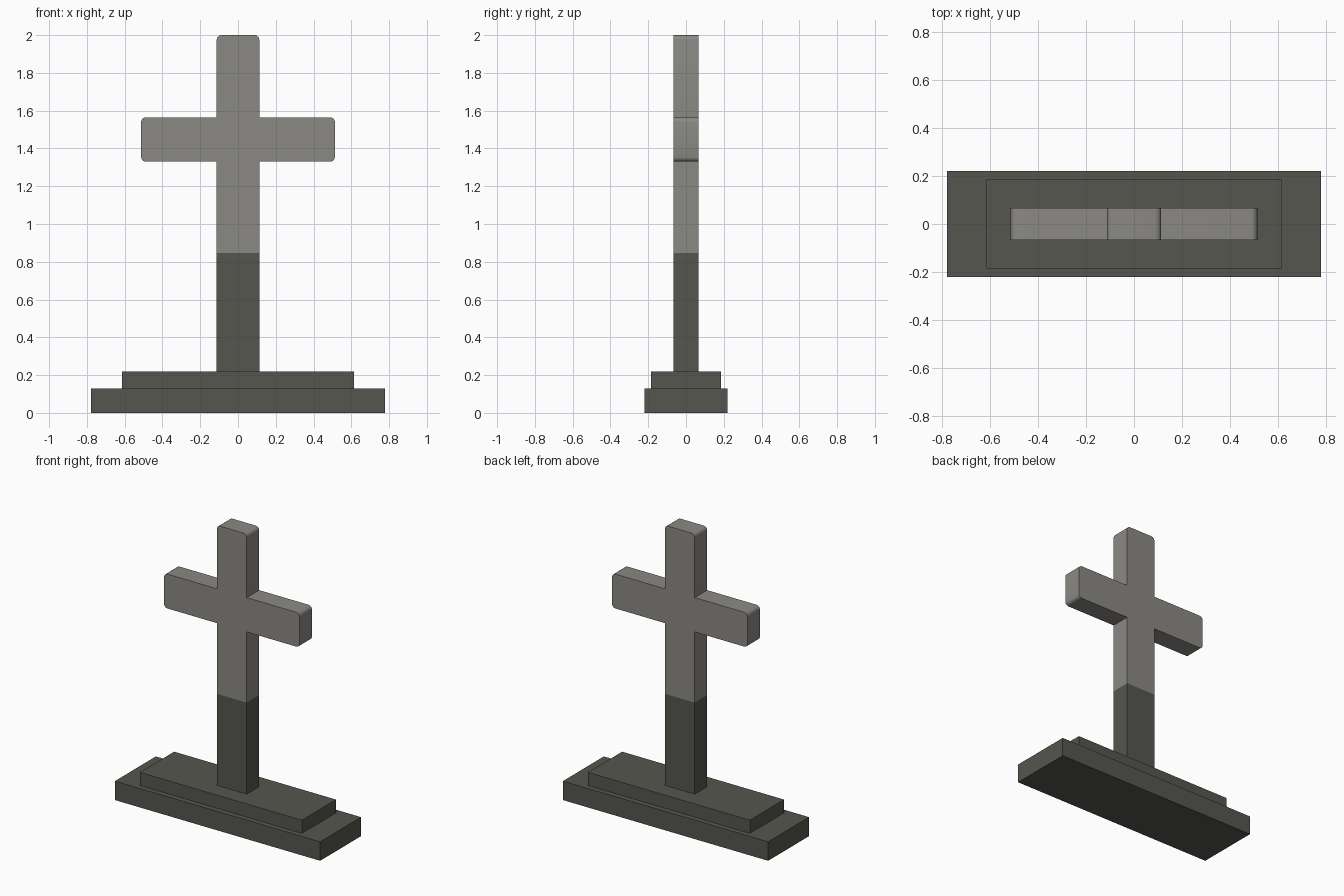
import bpy, bmesh, math

if "Cube" in bpy.data.objects:
    bpy.data.objects.remove(bpy.data.objects["Cube"])


def material(name, rgb):
    m = bpy.data.materials.new(name)
    m.diffuse_color = (*rgb, 1)
    m.use_nodes = True
    m.node_tree.nodes["Principled BSDF"].inputs["Base Color"].default_value = m.diffuse_color
    return m


dark = material("dark stone", (0.092, 0.092, 0.079))
light = material("light stone", (0.258, 0.250, 0.231))


def make_object(name, bm, mats):
    me = bpy.data.meshes.new(name)
    bm.to_mesh(me)
    bm.free()
    ob = bpy.data.objects.new(name, me)
    bpy.context.collection.objects.link(ob)
    for m in mats:
        me.materials.append(m)
    return ob


def slab(name, hx, hy, z0, z1):
    bm = bmesh.new()
    bmesh.ops.create_cube(bm, size=1)
    for v in bm.verts:
        v.co = (v.co.x * 2 * hx, v.co.y * 2 * hy, z0 + (v.co.z + 0.5) * (z1 - z0))
    make_object(name, bm, [dark])


# Stepped base
slab("base_lower_step", 0.777, 0.221, 0.0, 0.13)
slab("base_upper_step", 0.613, 0.185, 0.13, 0.22)

# Cross: half outline (x, z, rounded), mirrored and extruded in depth
POST, ARM, DEPTH, R, SPLIT = 0.113, 0.513, 0.067, 0.025, 0.846
half = [(POST, 0.215, 0), (POST, 1.33, 0), (ARM, 1.33, 1), (ARM, 1.565, 1),
        (POST, 1.565, 0), (POST, 2.0, 1)]
right = []
for x, z, rounded in half:
    if not rounded:
        right.append((x, z))
        continue
    lower = z == 1.33
    cx, cz = x - R, z + (R if lower else -R)
    start = -90 if lower else 0
    for i in range(5):
        a = math.radians(start + 22.5 * i)
        right.append((cx + R * math.cos(a), cz + R * math.sin(a)))
outline = right + [(-x, z) for x, z in reversed(right)]

bm = bmesh.new()
face = bm.faces.new([bm.verts.new((x, -DEPTH, z)) for x, z in outline])
ext = bmesh.ops.extrude_face_region(bm, geom=[face], use_keep_orig=True)
for v in ext["geom"]:
    if isinstance(v, bmesh.types.BMVert):
        v.co.y = DEPTH
bmesh.ops.recalc_face_normals(bm, faces=bm.faces)

# Dark lower part of the post, light cross above
bmesh.ops.bisect_plane(bm, geom=bm.verts[:] + bm.edges[:] + bm.faces[:],
                       plane_co=(0, 0, SPLIT), plane_no=(0, 0, 1))
for f in bm.faces:
    f.material_index = 0 if max(v.co.z for v in f.verts) < SPLIT + 0.001 else 1
cross = make_object("cross", bm, [dark, light])

bpy.context.view_layer.objects.active = cross
cross.select_set(True)
bpy.ops.object.shade_smooth_by_angle(angle=math.radians(30))
